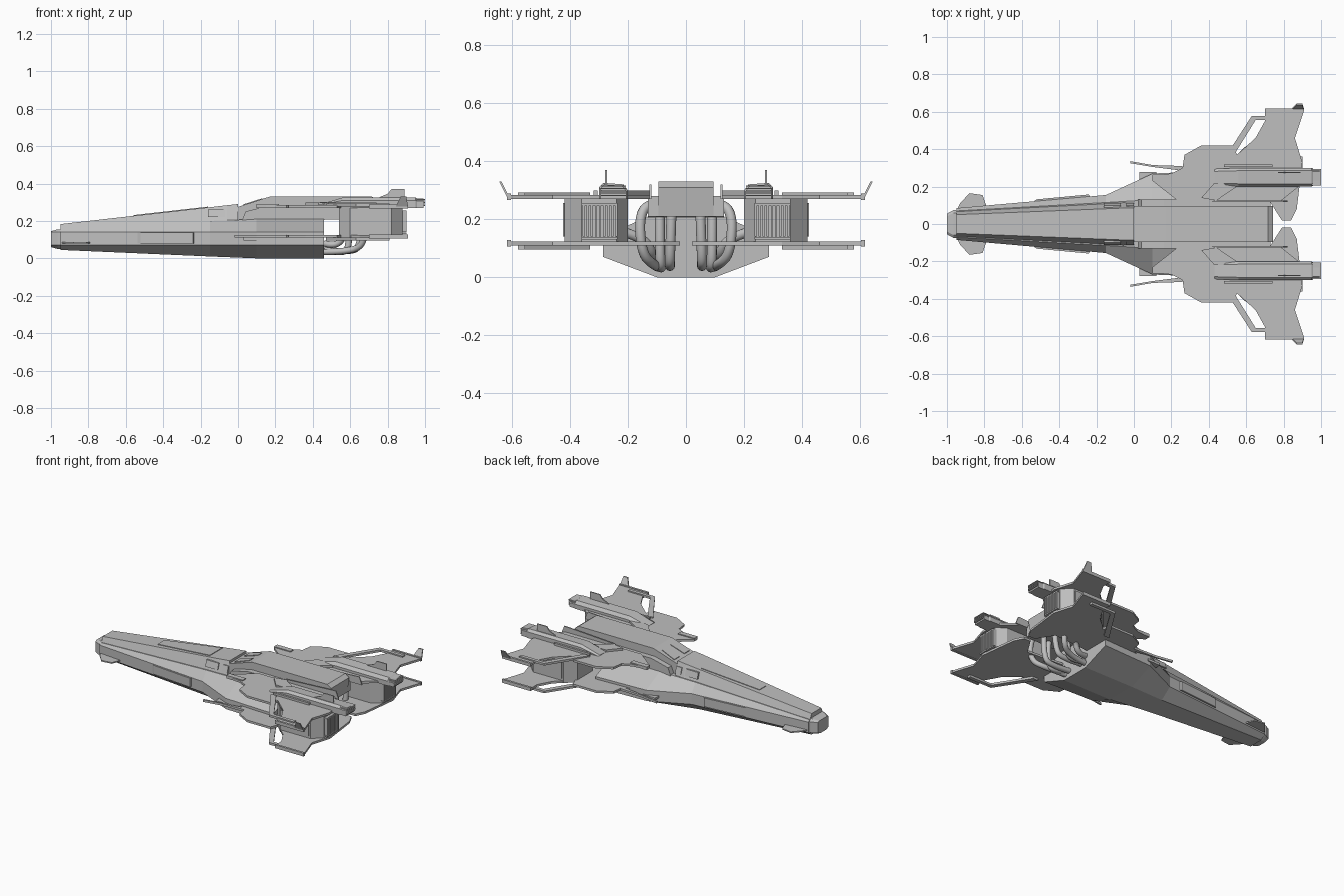
import bpy, bmesh

starter = bpy.data.objects.get("Cube")
if starter:
    bpy.data.objects.remove(starter)

# One flat colour for the whole craft
shade = .52
colour = (shade, shade, shade, 1)
grey = bpy.data.materials.new("hull_grey")
grey.use_nodes = True
grey.diffuse_color = colour
grey.node_tree.nodes["Principled BSDF"].inputs["Base Color"].default_value = colour

# Shared levels and thicknesses
LOWER, UPPER, ROOF = .11, .27, .33
CHINE, SHOULDER, DECK_FLOOR = .14, .2, .21
NOSE, STERN, HULL_END, DECK_END = -.95, 1, .46, .73
SKIN = .014
DETAIL = .008
ENGINE_Y = .25


def link(name, data):
    obj = bpy.data.objects.new(name, data)
    bpy.context.collection.objects.link(obj)
    data.materials.append(grey)
    return obj


def loft(name, rings, mirror=True):
    """Skin closed rings of points, cap both ends, and mirror across y."""
    bm = bmesh.new()
    loops = [[bm.verts.new(point) for point in ring] for ring in rings]
    for near, far in zip(loops, loops[1:]):
        for i in range(len(near)):
            bm.faces.new((near[i - 1], near[i], far[i], far[i - 1]))
    bm.faces.new(loops[0])
    bm.faces.new(loops[-1])
    bmesh.ops.recalc_face_normals(bm, faces=bm.faces)
    mesh = bpy.data.meshes.new(name)
    bm.to_mesh(mesh)
    bm.free()
    obj = link(name, mesh)
    if mirror:
        modifier = obj.modifiers.new("mirror", 'MIRROR')
        modifier.use_axis = (False, True, False)
        modifier.use_mirror_merge = False


def plate(name, outline, bottom, thick=SKIN):
    """Plan outline (x, y) raised from a bottom level."""
    loft(name, [[(x, y, z) for x, y in outline] for z in (bottom, bottom + thick)])


def fin(name, outline, inner, outer, mirror=True):
    """Side outline (x, z) spread across y."""
    loft(name, [[(x, y, z) for x, z in outline] for y in (inner, outer)], mirror)


def box(name, x, y, z):
    (back, front), (inner, outer) = x, y
    plate(name, [(back, inner), (front, inner), (front, outer), (back, outer)], z[0], z[1] - z[0])


def body(name, stations):
    """Symmetric loft along x from half sections (y, z)."""
    loft(name, [[(x, y, z) for y, z in half] + [(x, -y, z) for y, z in reversed(half)]
                for x, half in stations], mirror=False)


def hull_station(x, belly, chine, shoulder, floor, crest):
    return x, [(belly, floor), (chine, CHINE / 2), (chine, CHINE), (shoulder, crest)]


def pipe(name, points, radius=.017):
    for side in (1, -1):
        curve = bpy.data.curves.new(name, 'CURVE')
        curve.dimensions = '3D'
        curve.bevel_depth = radius
        curve.use_fill_caps = True
        spline = curve.splines.new('NURBS')
        spline.points.add(len(points) - 1)
        for control, (x, y, z) in zip(spline.points, points):
            control.co = (x, y * side, z, 1)
        spline.use_endpoint_u = True
        spline.order_u = 3
        link(name, curve)


# Main hull, nose cap and dorsal spine
body("main_hull", [
    hull_station(NOSE, belly=.05, chine=.085, shoulder=.07, floor=.045, crest=.15),
    hull_station(-.15, belly=.08, chine=.155, shoulder=.115, floor=.01, crest=SHOULDER),
    hull_station(.1, belly=.1, chine=.27, shoulder=.13, floor=0, crest=DECK_FLOOR),
    hull_station(HULL_END, belly=.1, chine=.285, shoulder=.13, floor=0, crest=DECK_FLOOR)])
body("nose_cap", [
    hull_station(-STERN, belly=.03, chine=.055, shoulder=.04, floor=.06, crest=.145),
    hull_station(NOSE - SKIN, belly=.04, chine=.075, shoulder=.06, floor=.05, crest=.155),
    hull_station(NOSE + SKIN, belly=.04, chine=.075, shoulder=.06, floor=.05, crest=.155)])


def spine_height(x):
    return .183 + (x - NOSE) * .113


body("dorsal_spine", [(x, [(base, foot), (top, spine_height(x))]) for x, base, foot, top in (
    (NOSE, .07, CHINE, .05), (-.06, .115, SHOULDER, .085), (0, .115, SHOULDER, .085))])

# Canopy panel, roof hatches and spine windows
body("canopy_panel", [(x, [(wide, spine_height(x) - DETAIL), (wide, spine_height(x) + DETAIL / 2)])
                      for x, wide in ((-.56, .035), (-.16, .065))])
loft("roof_hatch", [[(x, y, z + lift) for y, lift in (
    (.025, -DETAIL), (wide, -DETAIL), (wide, DETAIL / 2), (.025, DETAIL / 2))]
    for x, wide, z in ((.03, .08, .285), (.13, .065, .317))])
for start, length in ((-.16, .09), (-.04, .04)):
    window = [(.1, .22), (.113, .22), (.1, .26), (.088, .26)]
    loft("spine_window", [[(x, y, z) for y, z in window] for x in (start, start + length)])

# Deck box above the pipes, with its side sponsons and blades
fin("deck_box", [(0, SHOULDER), (0, .275), (.17, ROOF), (DECK_END - SKIN, ROOF),
                 (DECK_END + SKIN, .31), (DECK_END, DECK_FLOOR)], -.095, .095, mirror=False)
fin("deck_sponson", [(.02, SHOULDER), (.04, .25), (.16, .28), (DECK_END, .28), (DECK_END, DECK_FLOOR)],
    -.13, .13, mirror=False)
fin("deck_blade", [(.38, UPPER), (.44, .3), (.8, .32), (.82, UPPER)], .118, .125)

# Nose fins, side strakes and flank details
plate("nose_fin", [(NOSE, .07), (-.93, .11), (-.88, .165), (-.81, .155), (-.78, .07)], bottom=.08, thick=DETAIL)
plate("side_strake", [(-.6, .08), (-.52, .132), (-.24, .158), (-.21, .08)], bottom=.08, thick=.058)
box("flank_vent", x=(.03, .12), y=(SHOULDER, .278), z=(.095, LOWER))
plate("front_probe", [(-.02, .325), (-.02, .336), (.1, .315), (.26, .31), (.26, .285), (.1, .305)], LOWER)

# Paired wing plates share an outer edge, notched behind the strut
wing_edge = [(.1, .26), (.2, .27), (.26, .3), (.27, .37), (.36, .42), (.53, .42), (.55, .37), (.65, .46),
             (.7, .55), (.7, .61), (.91, .61), (.86, .46), (.9, .33)]
upper_root = [(.88, .2), (.78, .12), (.24, .12), (.1, .23)]
lower_root = [(.87, .08), (.84, .02), (.79, .02), (.72, .13), (.3, .1), (.05, .2)]
strut = [(.47, .33), (.63, .578), (.81, .578), (.81, .555), (.65, .555), (.51, .33)]
for label, level, root, outward in (("upper", UPPER, upper_root, DETAIL), ("lower", LOWER, lower_root, -SKIN)):
    plate(label + "_wing", wing_edge + root, level)
    plate(label + "_wing_strut", strut, level + outward)
    box(label + "_wing_tip_rail", x=(.7, .91), y=(.603, .617), z=(level - DETAIL / 2, level + SKIN + DETAIL / 2))
loft("wing_tip_spike", [[(front, y, z), (back, y, z), (back, y + DETAIL, z), (front, y + DETAIL, z)]
                        for front, back, y, z in ((.84, .91, .605, UPPER), (.87, .9, .635, ROOF))])
box("wing_root_pad", x=(.1, .22), y=(.232, .265), z=(UPPER, UPPER + .02))

# Engine nacelles on the upper wing
nacelle_half = [(-.05, 0), (-.05, .03), (-.035, .05), (.035, .055), (.05, .04), (.05, 0)]
tail_step = STERN - .05
loft("nacelle", [[(x, ENGINE_Y + across * scale, UPPER + up * height) for across, up in nacelle_half]
                 for x, scale, height in ((.43, .9, .3), (.56, 1, 1), (tail_step, 1, 1),
                                          (tail_step + DETAIL, .9, .9), (STERN - DETAIL, .9, .9))])
plate("nacelle_fairing", [(.36, .14), (.43, .22), (.55, .22), (.55, .2), (.44, .125)], UPPER, thick=.028)
box("nacelle_rail", x=(.48, .74), y=(.305, .318), z=(UPPER, UPPER + 2 * SKIN))
fin("nacelle_fin", [(.74, .32), (.8, .345), (.82, .37), (.89, .37), (.89, .32)], .272, .279)
for row in range(5):
    level = UPPER + SKIN + row * DETAIL
    box("nacelle_slat", x=(tail_step, STERN), y=(.207, .293), z=(level - DETAIL / 2, level))

# Engine blocks between the wings, with framed vertical vents
block_back = .88
plate("engine_block", [(.54, .2), (.54, .36), (.6, .418), (.82, .418), (block_back, .36),
                       (block_back, .24), (.82, .2)], LOWER, thick=UPPER - LOWER)
box("engine_side_panel", x=(.61, .81), y=(.4, .424), z=(CHINE, UPPER - SKIN))
slat_count = 9
for column in range(slat_count):
    y = ENGINE_Y - SKIN + column * SKIN
    box("vent_slat", x=(block_back - SKIN, .9), y=(y, y + DETAIL), z=(CHINE, UPPER - SKIN))
for level in (LOWER + 2 * SKIN, UPPER - SKIN):
    box("vent_frame", x=(block_back - SKIN, .9), y=(.236, .36), z=(level - DETAIL, level))

# Exhaust pipes joining hull, deck and engine blocks
pipe("inner_pipe", [(HULL_END, .055, .045), (.6, .055, .03), (.66, .055, .07), (.66, .05, DECK_FLOOR)])
pipe("middle_pipe", [(HULL_END, .085, .05), (.56, .085, .02), (.6, .09, .07), (.59, .09, DECK_FLOOR)])
pipe("outer_pipe", [(HULL_END, .09, .035), (.6, .1, .035), (.68, .155, .08), (.67, .16, .25), (.64, .11, .25)])
pipe("engine_pipe", [(HULL_END, .1, .08), (.53, .11, .06), (.58, .14, CHINE), (.6, ENGINE_Y, .165)])
